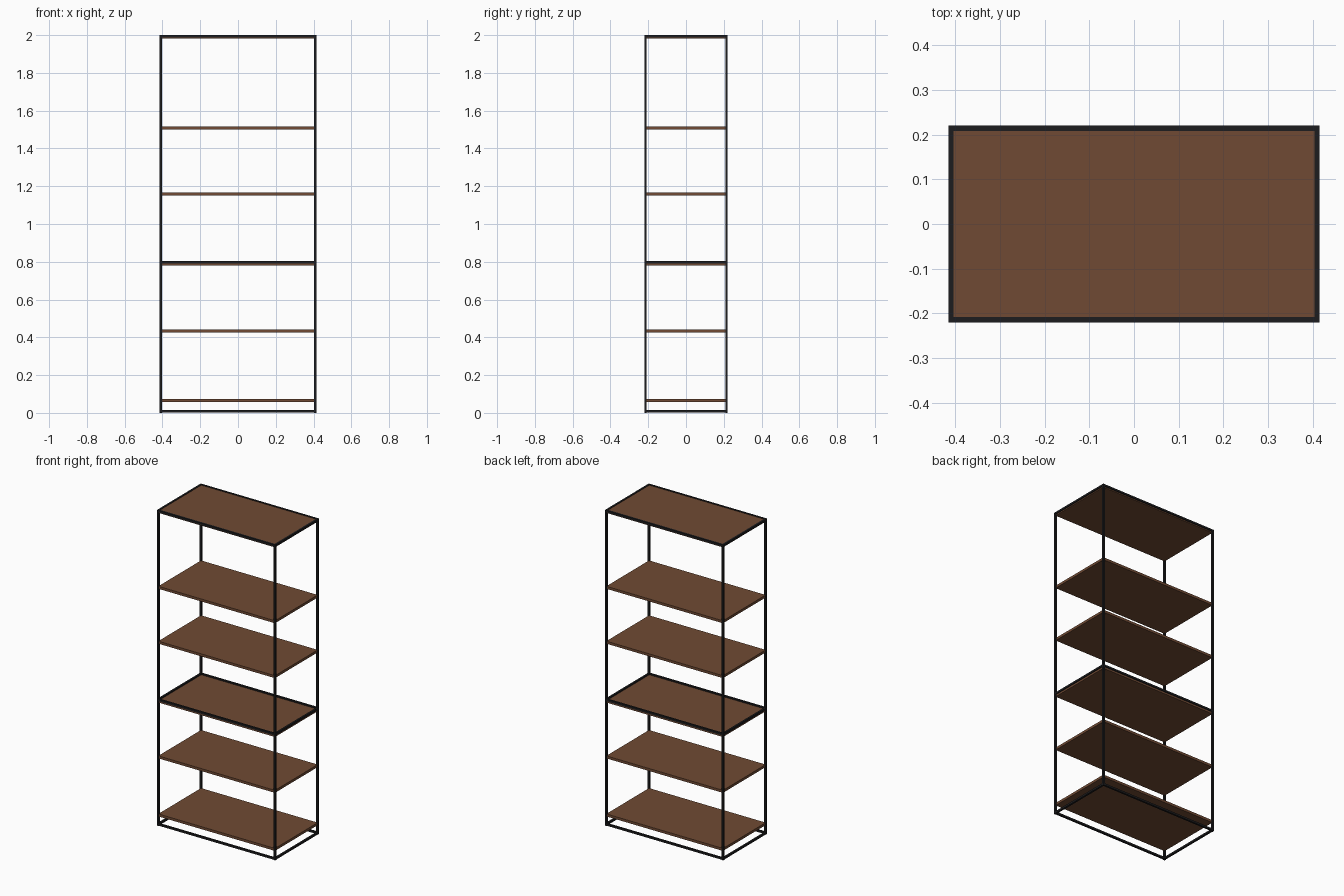
import bpy

if "Cube" in bpy.data.objects:
    bpy.data.objects.remove(bpy.data.objects["Cube"])

W, D, H = 0.83, 0.44, 2.0   # outer width, depth, height
T = 0.012                   # square bar size
ST = 0.016                  # shelf thickness


def material(name, color):
    m = bpy.data.materials.new(name)
    m.diffuse_color = color
    m.use_nodes = True
    m.node_tree.nodes["Principled BSDF"].inputs["Base Color"].default_value = m.diffuse_color
    return m


metal = material("dark_metal", (0.012, 0.012, 0.013, 1))
wood = material("brown_wood", (0.16, 0.068, 0.033, 1))


def box(name, size, loc, mat):
    bpy.ops.mesh.primitive_cube_add(size=1, location=loc)
    o = bpy.context.object
    o.name = name
    o.scale = size
    bpy.ops.object.transform_apply(location=False, rotation=False, scale=True)
    o.data.materials.append(mat)
    return o


px, py = (W - T) / 2, (D - T) / 2

# corner posts
for sx, nx in ((-1, "left"), (1, "right")):
    for sy, ny in ((-1, "front"), (1, "back")):
        box(f"{ny}_{nx}_post", (T, T, H), (sx * px, sy * py, H / 2), metal)

# horizontal frame rings at bottom, middle and top
for level, z in (("bottom", T / 2 + 0.002), ("middle", 0.797), ("top", H - T / 2)):
    for s, side in ((-1, "front"), (1, "back")):
        box(f"{level}_{side}_rail", (W - 2 * T, T, T), (0, s * py, z), metal)
    for s, side in ((-1, "left"), (1, "right")):
        box(f"{level}_{side}_rail", (T, D - 2 * T, T), (s * px, 0, z), metal)

# shelves, reaching to the middle of the posts
for i, z in enumerate((0.065, 0.433, 0.787, 1.16, 1.508, 1.989)):
    box(f"shelf_{i + 1}", (W - T, D - T, ST), (0, 0, z), wood)
